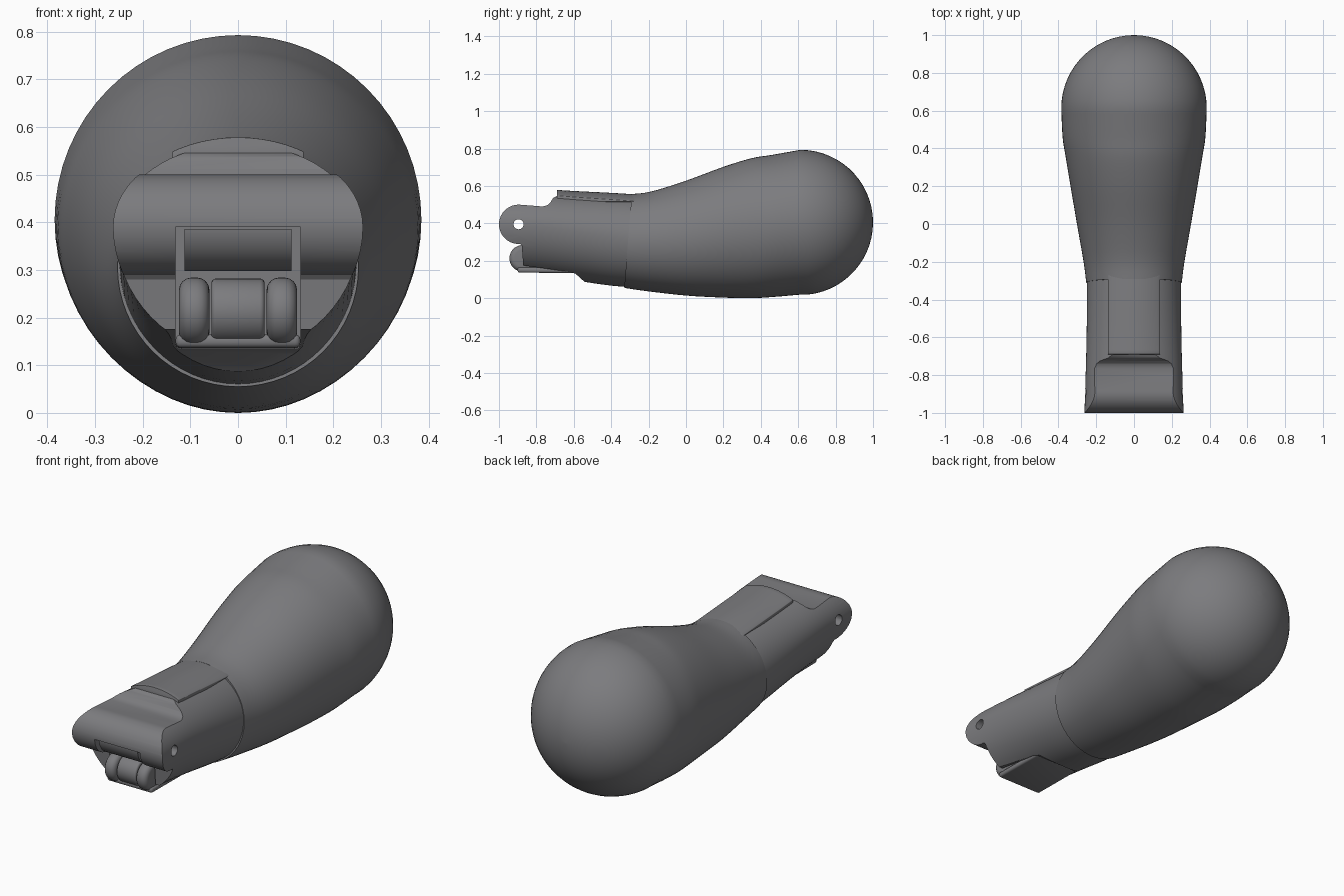
import bpy, bmesh
from math import sin, cos, pi, radians

if "Cube" in bpy.data.objects:
    bpy.data.objects.remove(bpy.data.objects["Cube"])

dark_grey = bpy.data.materials.new("dark_grey")
dark_grey.diffuse_color = (0.2, 0.2, 0.21, 1)
dark_grey.use_nodes = True
dark_grey.node_tree.nodes["Principled BSDF"].inputs["Base Color"].default_value = dark_grey.diffuse_color


def new_object(name, bm):
    bmesh.ops.recalc_face_normals(bm, faces=bm.faces)
    mesh = bpy.data.meshes.new(name)
    bm.to_mesh(mesh)
    bm.free()
    mesh.materials.append(dark_grey)
    ob = bpy.data.objects.new(name, mesh)
    bpy.context.collection.objects.link(ob)
    return ob


def select(ob):
    bpy.ops.object.select_all(action='DESELECT')
    ob.select_set(True)
    bpy.context.view_layer.objects.active = ob


def smooth(ob, angle=32):
    select(ob)
    bpy.ops.object.shade_smooth_by_angle(angle=radians(angle))


def boolean(ob, cutter, operation):
    select(ob)
    mod = ob.modifiers.new("cut", 'BOOLEAN')
    mod.operation, mod.object, mod.solver = operation, cutter, 'EXACT'
    bpy.ops.object.modifier_apply(modifier=mod.name)
    bpy.data.objects.remove(cutter)


def bevel(ob, width, segments=3):
    select(ob)
    mod = ob.modifiers.new("bevel", 'BEVEL')
    mod.width, mod.segments, mod.limit_method = width, segments, 'ANGLE'
    bpy.ops.object.modifier_apply(modifier=mod.name)


def refine(keys, steps):
    """Catmull-Rom interpolation through section tuples."""
    out = []
    for i in range(len(keys) - 1):
        a, b, c, d = (keys[min(max(j, 0), len(keys) - 1)] for j in range(i - 1, i + 3))
        for k in range(steps):
            t = k / steps
            out.append(tuple(0.5 * (2*q + (r-p)*t + (2*p-5*q+4*r-s)*t*t + (3*q-p-3*r+s)*t**3)
                             for p, q, r, s in zip(a, b, c, d)))
    return out + [keys[-1]]


def loft(name, sections, n=64, grow=0):
    """Sections: y, half width, bottom z, centre z, top z, y lean per z."""
    bm = bmesh.new()
    rings = []
    for y, w, zb, zc, zt, lean in sections:
        ring = []
        for i in range(n):
            a = 2 * pi * i / n
            h = (zt - zc if sin(a) > 0 else zc - zb) + grow
            z = sin(a) * h
            ring.append(bm.verts.new((cos(a) * (w + grow), y + lean * z, zc + z)))
        rings.append(ring)
    for r, s in zip(rings, rings[1:]):
        for i in range(n):
            j = (i + 1) % n
            bm.faces.new((r[i], r[j], s[j], s[i]))
    bm.faces.new(rings[0])
    bm.faces.new(rings[-1])
    return new_object(name, bm)


def prism(name, profile, x0, x1):
    """Extrude a (y, z) profile along x."""
    bm = bmesh.new()
    face = bm.faces.new([bm.verts.new((x0, y, z)) for y, z in profile])
    ext = bmesh.ops.extrude_face_region(bm, geom=[face])
    verts = [v for v in ext["geom"] if isinstance(v, bmesh.types.BMVert)]
    bmesh.ops.translate(bm, verts=verts, vec=(x1 - x0, 0, 0))
    return new_object(name, bm)


def arc(y, z, r, a0, a1, n):
    return [(y + r * cos(radians(a0 + (a1 - a0) * i / n)),
             z + r * sin(radians(a0 + (a1 - a0) * i / n))) for i in range(n + 1)]


def box(name, x0, x1, y0, y1, z0, z1):
    return prism(name, [(y0, z0), (y1, z0), (y1, z1), (y0, z1)], x0, x1)


PIN = (-0.895, 0.395)


def pin_hole():
    return prism("hole_cutter", arc(*PIN, 0.027, 0, 345, 23), -0.5, 0.5)


# Bulbous grip with a domed end
keys = [(-0.31, 0.253, 0.055, 0.306, 0.557, 0.08),
        (-0.2, 0.267, 0.038, 0.305, 0.57, 0.05),
        (0.0, 0.302, 0.014, 0.32, 0.628, 0),
        (0.2, 0.336, 0.003, 0.355, 0.702, 0),
        (0.35, 0.361, 0.0, 0.375, 0.748, 0),
        (0.46, 0.378, 0.006, 0.388, 0.766, 0),
        (0.612, 0.385, 0.019, 0.405, 0.793, 0)]
dome = []
for i in range(1, 16):
    a = radians(89.5) * i / 15
    r = 0.388 * cos(a)
    dome.append((0.612 + 0.388 * sin(a), r * 0.993, 0.405 - r, 0.405, 0.405 + r, 0))
grip = loft("bulb_grip", refine(keys, 4) + dome)
smooth(grip)

# Socket: tapered sleeve trimmed to the hinge side profile
sleeve = refine([(-0.24, 0.249, 0.055, 0.308, 0.54, 0),
                 (-0.4, 0.249, 0.067, 0.33, 0.55, 0),
                 (-0.6, 0.251, 0.095, 0.36, 0.56, 0),
                 (-0.8, 0.256, 0.118, 0.385, 0.572, 0),
                 (-1.05, 0.264, 0.135, 0.39, 0.58, 0)], 3)
socket = loft("hinge_socket", sleeve)
side = arc(*PIN, 0.105, 85, 275, 28) + [
    (-0.878, 0.28), (-0.87, 0.175), (-0.62, 0.14), (-0.59, 0.13), (-0.54, 0.085),
    (-0.53, 0.0), (-0.2, 0.0), (-0.2, 0.7), (-0.66, 0.7), (-0.665, 0.56), (-0.69, 0.546),
    (-0.71, 0.536), (-0.725, 0.512), (-0.74, 0.498), (-0.765, 0.49)]
boolean(socket, prism("side_cutter", side, -0.4, 0.4), 'INTERSECT')
boolean(socket, box("slot_cutter", -0.131, 0.131, -1.1, -0.62, 0.05, 0.39), 'DIFFERENCE')
boolean(socket, pin_hole(), 'DIFFERENCE')
smooth(socket)

# Raised tongue running from the grip over the socket
tongue = loft("top_tongue", sleeve, grow=0.013)
limit = box("tongue_limit", -0.138, 0.138, -0.69, -0.27, 0.515, 0.8)
boolean(tongue, limit, 'INTERSECT')
bevel(tongue, 0.006, 2)
smooth(tongue)

# Inner hinge drum
drum = prism("hinge_drum", arc(*PIN, 0.097, 0, 350, 35), -0.112, 0.112)
boolean(drum, box("drum_trim", -0.2, 0.2, -1.1, -0.6, 0.386, 0.6), 'DIFFERENCE')
boolean(drum, pin_hole(), 'DIFFERENCE')
smooth(drum)

# Floor tray under the knuckles
tray = box("floor_tray", -0.131, 0.131, -0.9, -0.6, 0.134, 0.162)
for v in tray.data.vertices:
    if v.co.y < -0.8:
        v.co.z += 0.003
bevel(tray, 0.011)
smooth(tray)

# Two outer knuckles and the drilled middle knuckle
for name, x0, x1, y, r, edge in (("left_knuckle", -0.124, -0.06, -0.873, 0.071, 0.026),
                                 ("right_knuckle", 0.06, 0.124, -0.873, 0.071, 0.026),
                                 ("middle_knuckle", -0.056, 0.056, -0.86, 0.069, 0.01)):
    knuckle = prism(name, arc(y, 0.213, r, 90, 270, 20) + [(-0.61, 0.145), (-0.61, 0.27)], x0, x1)
    bevel(knuckle, edge, 4)
    if name == "middle_knuckle":
        boolean(knuckle, prism("drill", arc(y, 0.213, 0.022, 0, 345, 23), -0.1, 0.1), 'DIFFERENCE')
    smooth(knuckle)
